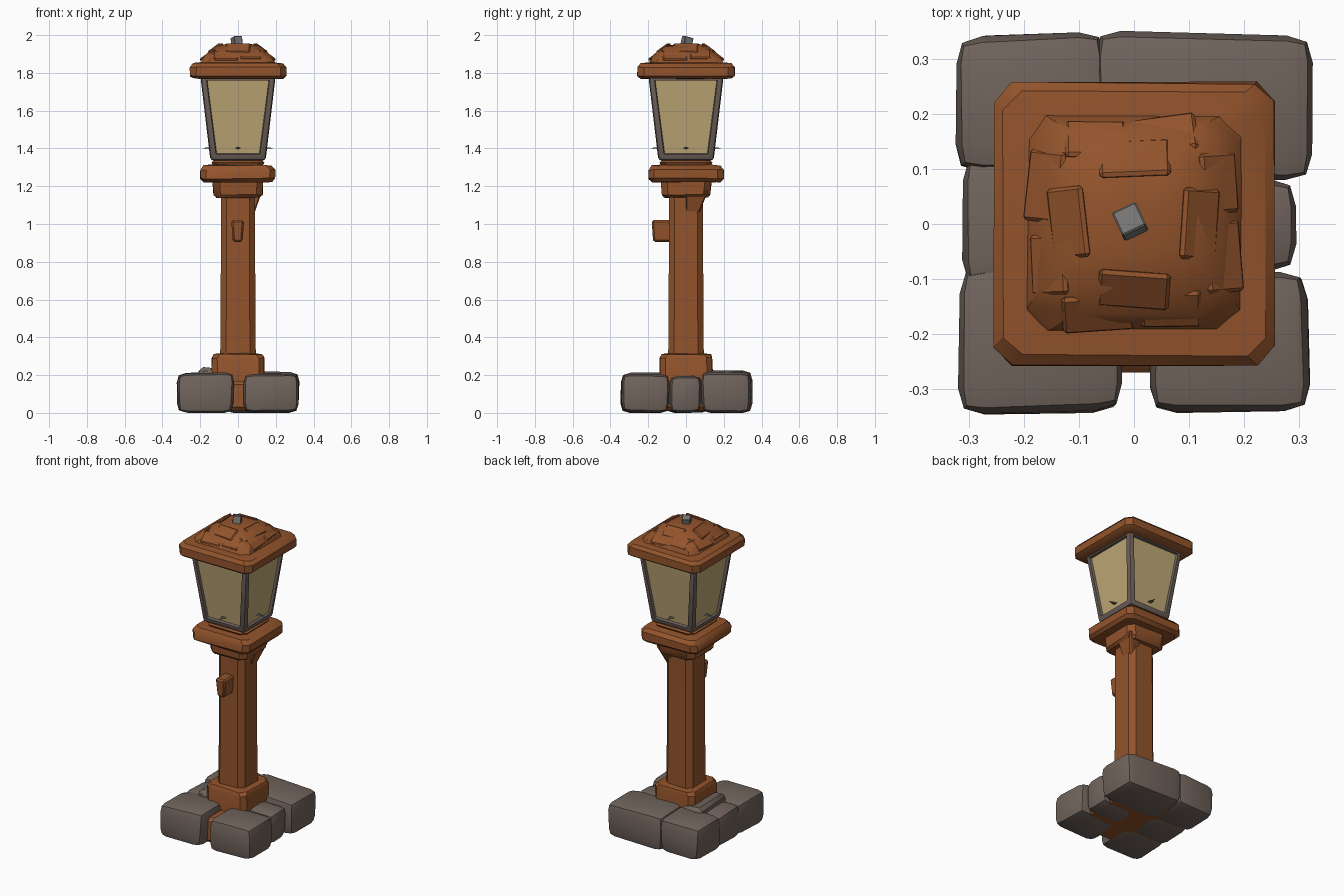
import bpy, bmesh, math, random
from mathutils import Vector, Matrix

if "Cube" in bpy.data.objects:
    bpy.data.objects.remove(bpy.data.objects["Cube"])

random.seed(4)


def material(name, rgb):
    m = bpy.data.materials.new(name)
    m.diffuse_color = (*rgb, 1)
    m.use_nodes = True
    m.node_tree.nodes["Principled BSDF"].inputs["Base Color"].default_value = m.diffuse_color
    return m


WOOD = material("warm brown", (0.29, 0.088, 0.025))
STONE = material("grey stone", (0.165, 0.128, 0.108))
FRAME = material("dull frame grey", (0.15, 0.118, 0.102))
GLASS = material("pale yellow glass", (0.52, 0.39, 0.18))
METAL = material("metal grey", (0.19, 0.185, 0.18))


def finish(name, bm, mats, angle=35):
    bmesh.ops.recalc_face_normals(bm, faces=bm.faces)
    me = bpy.data.meshes.new(name)
    bm.to_mesh(me)
    bm.free()
    ob = bpy.data.objects.new(name, me)
    bpy.context.collection.objects.link(ob)
    for m in mats:
        me.materials.append(m)
    bpy.ops.object.select_all(action='DESELECT')
    ob.select_set(True)
    bpy.context.view_layer.objects.active = ob
    bpy.ops.object.shade_smooth_by_angle(angle=math.radians(angle))
    return ob


def loft(name, rings, mat, jitter=0.0):
    """Stack of corner-cut squares: (half width, corner cut, z)."""
    bm = bmesh.new()
    loops = []
    for h, c, z in rings:
        k = h - c
        pts = [(h, -k), (h, k), (k, h), (-k, h), (-h, k), (-h, -k), (-k, -h), (k, -h)]
        loops.append([bm.verts.new((x + random.uniform(-jitter, jitter),
                                    y + random.uniform(-jitter, jitter),
                                    z + random.uniform(-jitter, jitter))) for x, y in pts])
    for a, b in zip(loops, loops[1:]):
        for i in range(8):
            j = (i + 1) % 8
            bm.faces.new((a[i], a[j], b[j], b[i]))
    bm.faces.new(loops[0])
    bm.faces.new(loops[-1])
    return finish(name, bm, [mat])


def block(name, lo, hi, mat, bevel=0.01, segs=1, jitter=0.0, shape=None, angle=35):
    """Bevelled box between two corners; shape(v) may move its corners first."""
    lo, hi = Vector(lo), Vector(hi)
    bm = bmesh.new()
    bmesh.ops.create_cube(bm, size=1)
    for v in bm.verts:
        v.co = Vector([(lo[i] + hi[i]) / 2 + v.co[i] * (hi[i] - lo[i]) for i in range(3)])
        if shape:
            shape(v)
        v.co += Vector([random.uniform(-jitter, jitter) for _ in range(3)])
        v.co.z = max(v.co.z, 0)
    if bevel:
        bmesh.ops.bevel(bm, geom=bm.edges[:], offset=bevel, segments=segs,
                        profile=0.6, affect='EDGES', clamp_overlap=True)
    return finish(name, bm, [mat], angle)


# Stone footing: chunky rounded stones around a wooden core
stones = [
    ("front_left_stone", (-0.315, -0.34, 0), (-0.025, -0.08, 0.21)),
    ("front_right_stone", (0.025, -0.34, 0), (0.315, -0.09, 0.21)),
    ("right_stone", (0.05, -0.09, 0), (0.295, 0.085, 0.20)),
    ("back_right_stone", (-0.07, 0.08, 0), (0.32, 0.345, 0.22)),
    ("back_left_stone", (-0.32, 0.10, 0), (-0.05, 0.345, 0.215)),
    ("left_stone", (-0.31, -0.11, 0), (-0.05, 0.13, 0.20)),
]
for n, lo, hi in stones:
    block(n, lo, hi, STONE, 0.048, 2, 0.008, angle=50)
block("left_cap_stone", (-0.21, -0.12, 0.17), (-0.07, 0.15, 0.238), STONE, 0.02, 1, 0.008)
block("base_core", (-0.25, -0.27, 0.01), (0.25, 0.25, 0.17), WOOD, 0.02)

# Post with foot and head collars
loft("foot_collar", [(0.14, 0.03, 0.15), (0.14, 0.03, 0.29), (0.13, 0.035, 0.31),
                     (0.09, 0.03, 0.315)], WOOD, 0.003)
loft("post", [(0.095, 0.03, 0.25), (0.092, 0.03, 0.5), (0.09, 0.03, 1.2)], WOOD)
loft("head_collar", [(0.115, 0.03, 1.14), (0.13, 0.035, 1.155), (0.135, 0.035, 1.23)],
     WOOD, 0.003)


def brace_taper(v):
    if v.co.z < 1.1:
        v.co.x = min(v.co.x, 0.088)
        v.co.y = min(v.co.y, 0.07)


block("corner_brace", (0.04, 0.0, 1.06), (0.13, 0.12, 1.18), WOOD, 0.006, shape=brace_taper)


def knob_taper(v):
    if v.co.z < 0.95:
        v.co.x *= 0.75
        v.co.y += 0.008


block("front_peg", (-0.036, -0.182, 0.905), (0.032, -0.07, 1.02), WOOD, 0.01, shape=knob_taper)

# Lantern shelf
loft("lantern_shelf", [(0.18, 0.03, 1.222), (0.198, 0.03, 1.24), (0.198, 0.03, 1.285),
                       (0.18, 0.03, 1.31), (0.10, 0.02, 1.318)], WOOD, 0.003)
loft("lantern_seat", [(0.125, 0.03, 1.30), (0.14, 0.03, 1.325), (0.12, 0.03, 1.345)], WOOD)

# Lantern: flared body, each side inset into a frame and a sunken pane
bm = bmesh.new()
bmesh.ops.create_cube(bm, size=2)
for v in bm.verts:
    top = v.co.z > 0
    h = 0.2 if top else 0.146
    v.co = Vector((v.co.x * h, v.co.y * h, 1.79 if top else 1.335))
bm.normal_update()
sides = [f for f in bm.faces if abs(f.normal.z) < 0.5]
uprights = [e for e in bm.edges if abs(e.verts[0].co.z - e.verts[1].co.z) > 0.1]
rims = [e for e in bm.edges if e not in uprights]
bmesh.ops.inset_individual(bm, faces=sides, thickness=0.044, depth=0)
bmesh.ops.inset_individual(bm, faces=sides, thickness=0.006, depth=-0.014)
for f in sides:
    f.material_index = 1
bmesh.ops.bevel(bm, geom=uprights + rims, offset=0.018, segments=2, profile=0.5,
                affect='EDGES', clamp_overlap=True)
finish("lantern", bm, [FRAME, GLASS])

# Small pointed catches low on each pane
for i in range(4):
    bm = bmesh.new()
    bmesh.ops.create_cone(bm, cap_ends=True, segments=4, radius1=0.02, radius2=0.002, depth=0.06)
    bm.transform(Matrix.Rotation(i * math.pi / 2, 4, 'Z') @ Matrix.Translation((0.155, 0, 1.402))
                 @ Matrix.Diagonal((1, 1, 0.35, 1)) @ Matrix.Rotation(math.pi / 2, 4, 'Y'))
    finish("pane_catch_%d" % i, bm, [FRAME])

# Roof: broad rim and a domed, shingled top
loft("roof_rim", [(0.18, 0.03, 1.768), (0.24, 0.03, 1.77), (0.257, 0.035, 1.785),
                  (0.257, 0.035, 1.83), (0.24, 0.035, 1.85), (0.15, 0.03, 1.86)], WOOD, 0.003)
loft("roof_dome", [(0.2, 0.03, 1.835), (0.188, 0.04, 1.868), (0.165, 0.05, 1.902),
                   (0.115, 0.05, 1.94), (0.05, 0.02, 1.953)], WOOD, 0.004)
for i in range(4):
    for j, (off, r, z, size) in enumerate([(-0.06, 0.158, 1.885, 0.13), (0.07, 0.15, 1.892, 0.11),
                                           (0.0, 0.115, 1.925, 0.13)]):
        ob = block("shingle_%d_%d" % (i, j), (-size / 2, -0.04, -0.012), (size / 2, 0.04, 0.014),
                   WOOD, 0.006)
        # The shared helper clamps below zero, so each shingle rests on its local base
        ob.matrix_world = (Matrix.Rotation(i * math.pi / 2, 4, 'Z')
                           @ Matrix.Translation((off + random.uniform(-0.01, 0.01), -r, z))
                           @ Matrix.Rotation(random.uniform(-0.15, 0.15), 4, 'Z')
                           @ Matrix.Rotation(math.radians(36), 4, 'X'))

# Crooked metal stub on top
stub = block("roof_stub", (-0.024, -0.024, 0), (0.024, 0.024, 0.062), METAL, 0.003)
stub.matrix_world = (Matrix.Translation((-0.003, -0.004, 1.929))
                     @ Matrix.Rotation(math.radians(25), 4, 'Z')
                     @ Matrix.Rotation(math.radians(-14), 4, 'X'))
